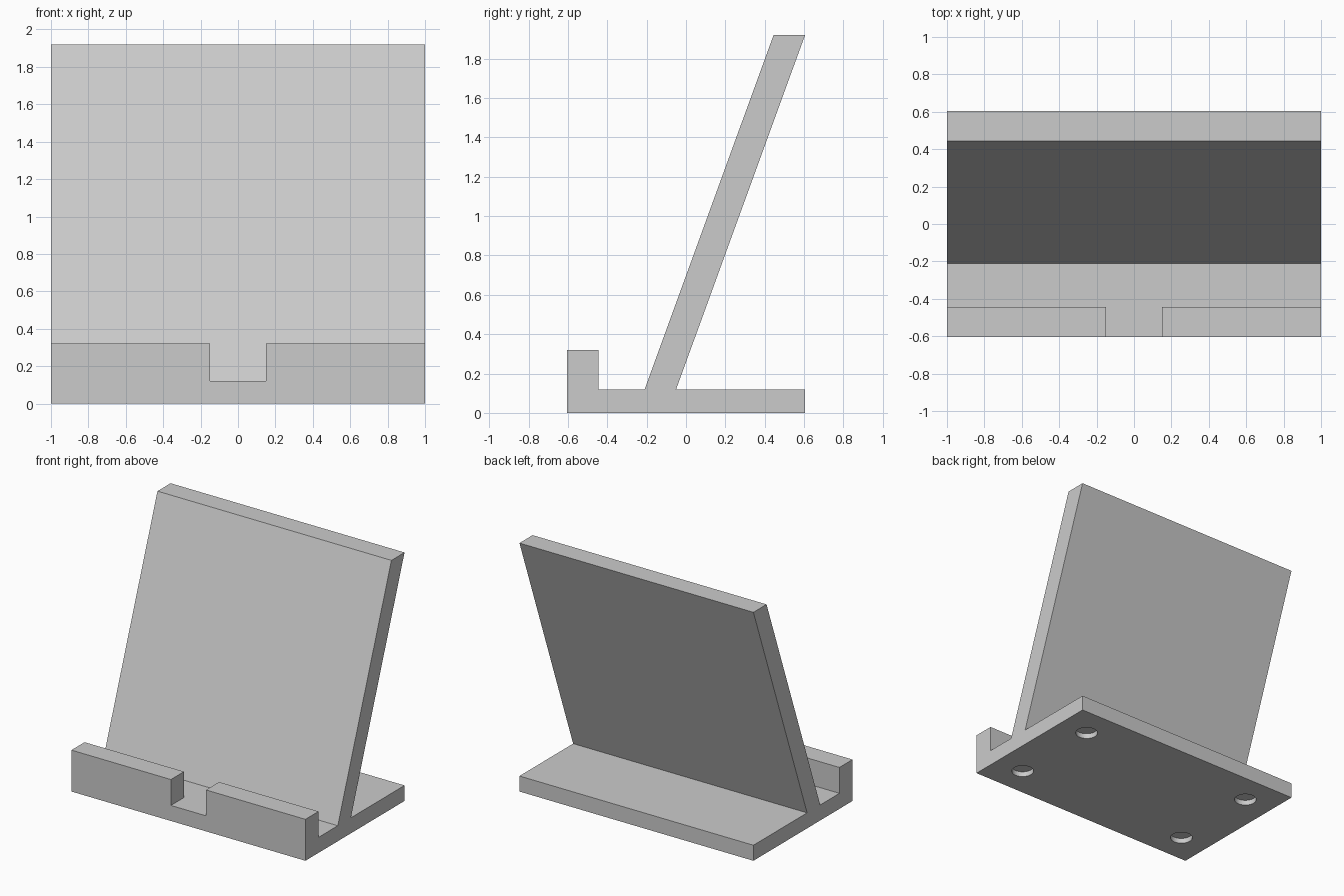
import bpy
import bmesh
from math import radians, tan

if "Cube" in bpy.data.objects:
    bpy.data.objects.remove(bpy.data.objects["Cube"])

HALF_W, HALF_D = 1.0, 0.605
BASE_H, LIP_H, TOP = 0.12, 0.32, 1.92
WALL = 0.16
LEAN = (TOP - BASE_H) * tan(radians(20))

grey = bpy.data.materials.new("plain grey")
grey.diffuse_color = (0.6, 0.6, 0.6, 1)
grey.use_nodes = True
grey.node_tree.nodes["Principled BSDF"].inputs["Base Color"].default_value = grey.diffuse_color


def finish(name, bm):
    bmesh.ops.recalc_face_normals(bm, faces=bm.faces)
    mesh = bpy.data.meshes.new(name)
    bm.to_mesh(mesh)
    bm.free()
    mesh.materials.append(grey)
    obj = bpy.data.objects.new(name, mesh)
    bpy.context.collection.objects.link(obj)
    return obj


def extrude_profile(name, profile, x0, x1):
    """Sweep a (y, z) outline from x0 to x1."""
    bm = bmesh.new()
    face = bm.faces.new([bm.verts.new((x0, y, z)) for y, z in profile])
    ext = bmesh.ops.extrude_face_region(bm, geom=[face])
    verts = [v for v in ext["geom"] if isinstance(v, bmesh.types.BMVert)]
    bmesh.ops.translate(bm, verts=verts, vec=(x1 - x0, 0, 0))
    return finish(name, bm)


# Stand: base, front lip and leaning back plate in one side profile
stand = extrude_profile("stand", [
    (-HALF_D, 0), (HALF_D, 0), (HALF_D, BASE_H),
    (HALF_D - LEAN, BASE_H), (HALF_D, TOP), (HALF_D - WALL, TOP),
    (HALF_D - WALL - LEAN, BASE_H), (WALL - HALF_D, BASE_H),
    (WALL - HALF_D, LIP_H), (-HALF_D, LIP_H)], -HALF_W, HALF_W)

# Cable gap in the middle of the lip
y0, y1 = -HALF_D - 0.1, WALL - HALF_D + 0.05
gap = extrude_profile("cable_gap_cutter", [
    (y0, BASE_H), (y1, BASE_H), (y1, LIP_H + 0.1), (y0, LIP_H + 0.1)],
    -0.15, 0.15)

# Four round recesses for feet under the base
bm = bmesh.new()
for x in (-0.76, 0.76):
    for y in (-0.365, 0.365):
        disc = bmesh.ops.create_cone(
            bm, cap_ends=True, segments=48, radius1=0.08, radius2=0.08,
            depth=0.08)
        bmesh.ops.translate(bm, verts=disc["verts"], vec=(x, y, 0))
recesses = finish("foot_recess_cutter", bm)

# Cut the gap and recesses, then drop the cutters
for cutter in (gap, recesses):
    cutter.hide_render = True
    mod = stand.modifiers.new(cutter.name, "BOOLEAN")
    mod.operation = "DIFFERENCE"
    mod.solver = "EXACT"
    mod.object = cutter
    bpy.context.view_layer.objects.active = stand
    bpy.ops.object.modifier_apply(modifier=mod.name)
    bpy.data.objects.remove(cutter)

# Smooth recess walls, sharp edges elsewhere
stand.select_set(True)
bpy.ops.object.shade_smooth_by_angle(angle=radians(30))
